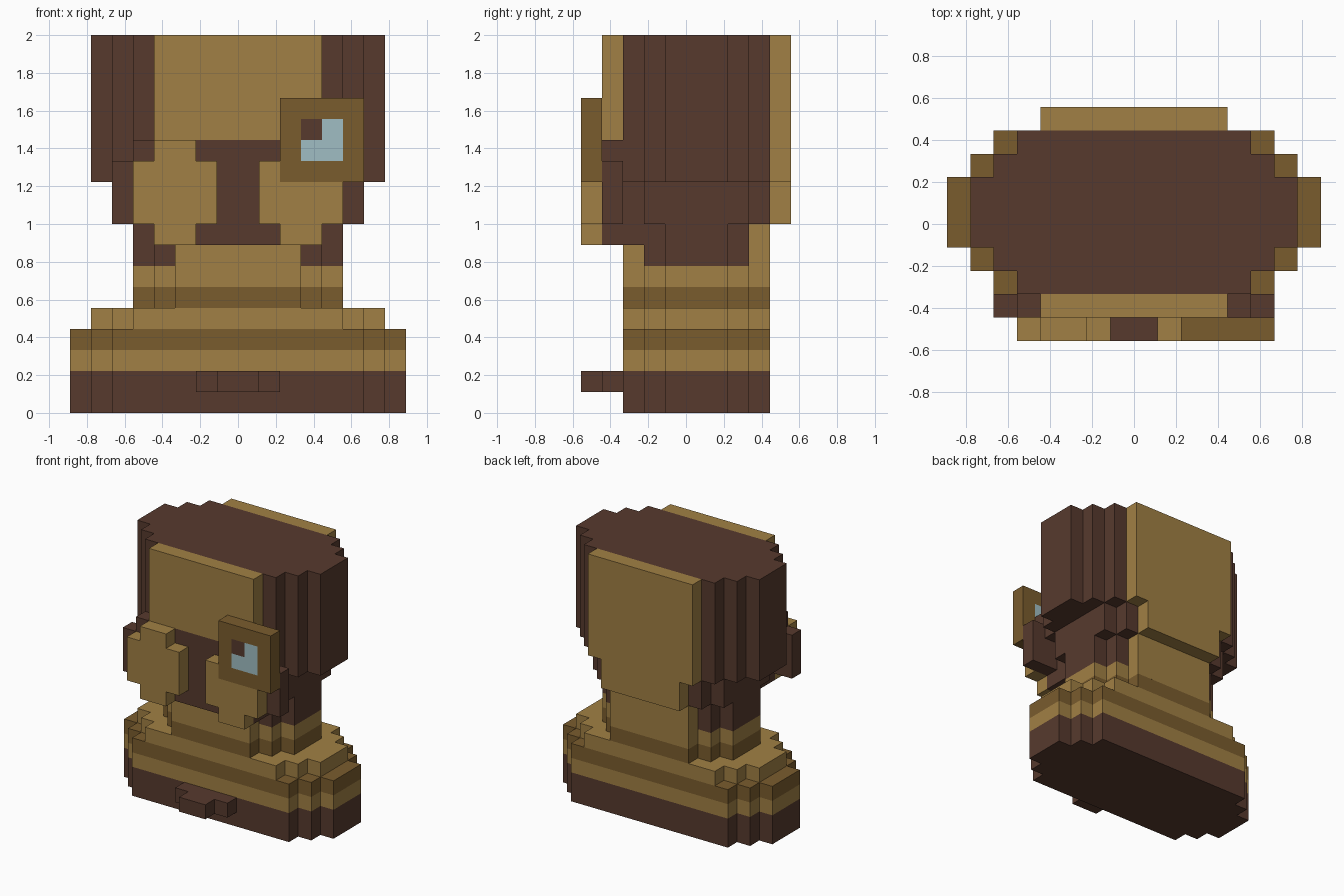
import bpy, bmesh
from mathutils import Vector

cube = bpy.data.objects.get("Cube")
if cube:
    bpy.data.objects.remove(cube, do_unlink=True)

U = 2 / 18  # one block


def material(name, rgb):
    m = bpy.data.materials.new(name)
    m.use_nodes = True
    m.diffuse_color = (*rgb, 1)
    m.node_tree.nodes["Principled BSDF"].inputs["Base Color"].default_value = (*rgb, 1)
    return m


DARK = material("dark_brown", (0.095, 0.042, 0.027))
TAN = material("tan", (0.356, 0.216, 0.058))
BROWN = material("medium_brown", (0.195, 0.107, 0.027))
GLASS = material("pale_glass", (0.352, 0.515, 0.546))


def stepped(name, mat, rows, start, end, upright=False):
    """Extrude a stepped outline made of rows (low, high, x_min, x_max).
    Flat: rows run along y, extruded in z. Upright: rows run along z, extruded in y."""
    outline = []
    for low, high, _, x1 in rows:
        outline += [(x1, low), (x1, high)]
    for low, high, x0, _ in reversed(rows):
        outline += [(x0, high), (x0, low)]
    outline = list(dict.fromkeys(outline))
    bm = bmesh.new()
    verts = [bm.verts.new((x * U, start * U, v * U) if upright else (x * U, v * U, start * U))
             for x, v in outline]
    face = bm.faces.new(verts)
    grown = bmesh.ops.extrude_face_region(bm, geom=[face], use_keep_orig=True)["geom"]
    depth = (end - start) * U
    shift = Vector((0, depth, 0)) if upright else Vector((0, 0, depth))
    bmesh.ops.translate(bm, vec=shift, verts=[g for g in grown if isinstance(g, bmesh.types.BMVert)])
    bmesh.ops.recalc_face_normals(bm, faces=bm.faces)
    mesh = bpy.data.meshes.new(name)
    bm.to_mesh(mesh)
    bm.free()
    mesh.materials.append(mat)
    obj = bpy.data.objects.new(name, mesh)
    bpy.context.collection.objects.link(obj)
    return obj


def block(name, mat, x, y, z):
    return stepped(name, mat, [(*y, *x)], *z)


def oval(w):
    """Rounded body outline, w blocks wide on each side."""
    spans = [(-3, -2, w - 2), (-2, -1, w - 1), (-1, 2, w), (2, 3, w - 1), (3, 4, w - 2)]
    return [(a, b, -h, h) for a, b, h in spans]


# Shoulders and striped collar
stepped("base", DARK, oval(8), 0, 2)
stepped("chest_stripe", TAN, oval(8), 2, 3)
stepped("shoulder_stripe", BROWN, oval(8), 3, 4)
stepped("shoulder_top", TAN, oval(7), 4, 5)
stepped("collar_stripe", BROWN, oval(5), 5, 6)
stepped("collar_top", TAN, oval(5), 6, 7)
block("chest_clasp", DARK, (-2, 2), (-4, -3), (1, 2))
block("chest_clasp_tip", DARK, (-1, 1), (-5, -4), (1, 2))

# Neck with tan strips at the front and back
stepped("neck", DARK, oval(5)[1:4], 7, 9)
block("neck_front", TAN, (-3, 3), (-3, -2), (7, 8))
block("neck_back", TAN, (-3, 3), (3, 4), (7, 9))
block("chin", DARK, (-4, 4), (-3, -2), (8, 9))

# Head
stepped("jaw", DARK, [(-3, -2, -4, 4), (-2, 3, -5, 5), (3, 4, -4, 4)], 9, 11)
stepped("head", DARK, oval(7), 11, 18)
block("forehead", TAN, (-4, 4), (-4, -3), (13, 18))
stepped("head_back_panel", TAN, [(9, 11, -3, 3), (11, 18, -4, 4)], 4, 5, True)

# Face plate and the two discs in front of it
stepped("face_plate", DARK, [(8, 9, -4, 4), (9, 12, -6, 6), (12, 13, -5, 5)], -4, -3, True)
stepped("right_disc", TAN, [(8, 9, -4, -2), (9, 12, -5, -1), (12, 13, -4, -2)], -5, -4, True)
stepped("left_disc", TAN, [(8, 9, 2, 4), (9, 11, 1, 5), (11, 12, 1, 2)], -5, -4, True)

# Square eyepiece with a glass pane and pupil
for part, x, z in (("bottom", (2, 6), (11, 12)), ("top", (2, 6), (14, 15)),
                   ("inner", (2, 3), (12, 14)), ("outer", (5, 6), (12, 14))):
    block("eyepiece_" + part, BROWN, x, (-5, -4), z)
stepped("eye_glass", GLASS, [(12, 13, 3, 5), (13, 14, 4, 5)], -5, -4, True)
block("pupil", DARK, (3, 4), (-5, -4), (13, 14))
